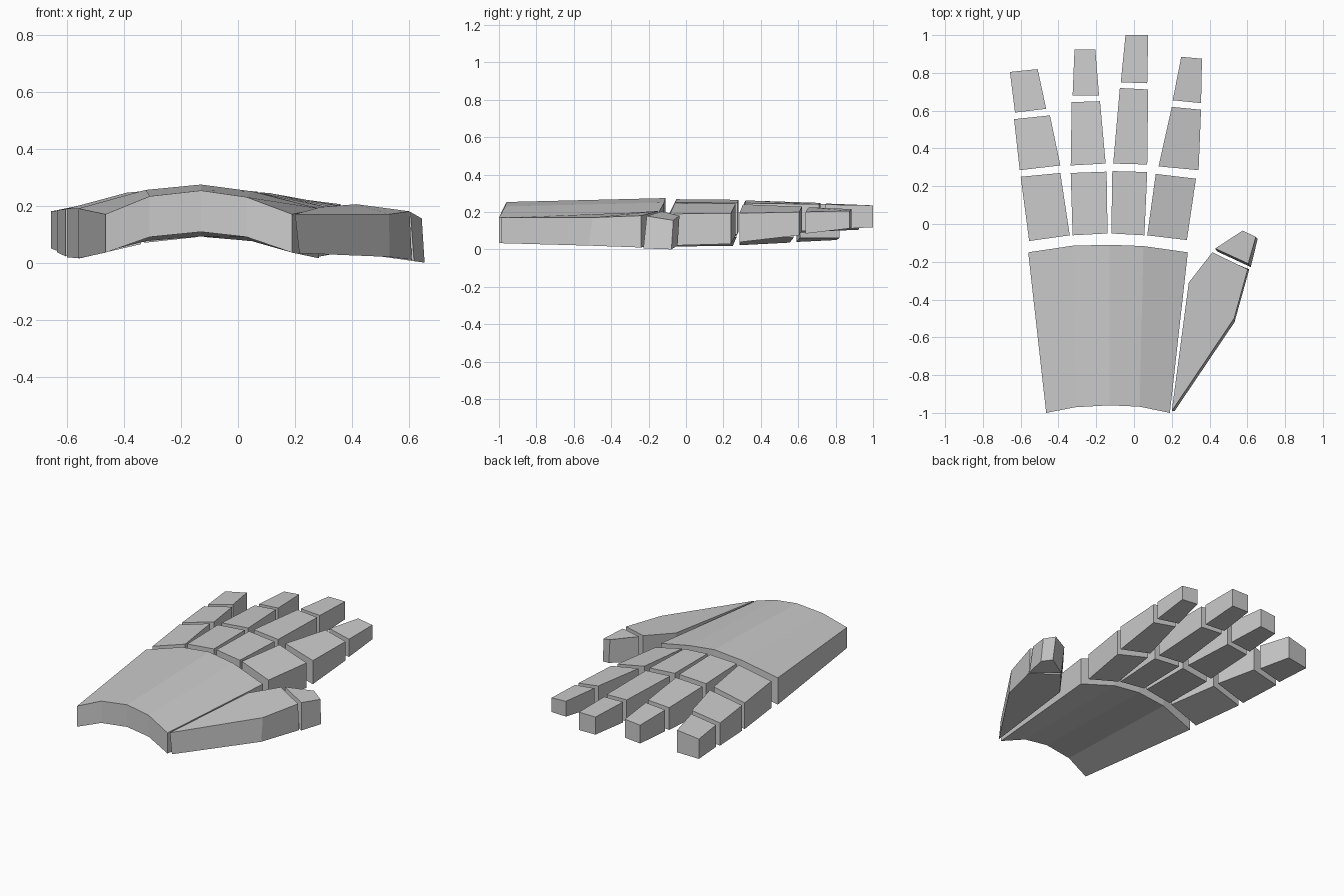
import bpy

if "Cube" in bpy.data.objects:
    bpy.data.objects.remove(bpy.data.objects["Cube"])


def solid(name, top, bottom):
    """Closed block between two matching outlines (counter-clockwise from above)."""
    n = len(top)
    faces = [tuple(range(n)), tuple(range(2 * n - 1, n - 1, -1))]
    for i in range(n):
        j = (i + 1) % n
        faces.append((i, n + i, n + j, j))
    mesh = bpy.data.meshes.new(name)
    mesh.from_pydata(top + bottom, [], faces)
    mesh.update()
    ob = bpy.data.objects.new(name, mesh)
    bpy.context.collection.objects.link(ob)
    return ob


def arch_loft(name, near, far):
    """Loft between two arched sections; each row is (x, y, z_top, z_bottom)."""
    n = len(near)
    verts = []
    for sec in (near, far):
        verts += [(x, y, zt) for x, y, zt, zb in sec]
        verts += [(x, y, zb) for x, y, zt, zb in sec]
    f = 2 * n
    faces = []
    for i in range(n - 1):
        faces.append((i, i + 1, f + i + 1, f + i))
        faces.append((n + i + 1, n + i, f + n + i, f + n + i + 1))
        faces.append((i + 1, i, n + i, n + i + 1))
        faces.append((f + i, f + i + 1, f + n + i + 1, f + n + i))
    faces.append((0, f, f + n, n))
    faces.append((f + n - 1, n - 1, 2 * n - 1, f + 2 * n - 1))
    mesh = bpy.data.meshes.new(name)
    mesh.from_pydata(verts, [], faces)
    mesh.update()
    bpy.context.collection.objects.link(bpy.data.objects.new(name, mesh))


# Arched palm plate
arch_loft(
    "palm",
    [(-.465, -1, .17, .035), (-.31, -.97, .233, .09), (-.13, -.96, .253, .108),
     (.03, -.967, .23, .09), (.19, -1, .17, .035)],
    [(-.56, -.15, .19, .015), (-.325, -.115, .255, .075), (-.13, -.11, .274, .092),
     (.05, -.117, .25, .075), (.285, -.15, .19, .015)])


# Fingers: three tapered blocks each, heights blended from knuckle to tip
STEPS = [0, .1, .2, .6, .7, 1]


def finger(name, sections, knuckle, tip):
    """sections: (xl, yl, xr, yr); heights: (top left, top right, bottom left, bottom right)."""
    rows = []
    for (xl, yl, xr, yr), t in zip(sections, STEPS):
        tl, tr, bl, br = [a + (b - a) * t for a, b in zip(knuckle, tip)]
        rows.append(((xl, yl, tl), (xr, yr, tr), (xl, yl, bl), (xr, yr, br)))
    for k, part in enumerate(("lower", "middle", "tip")):
        a, b = rows[2 * k], rows[2 * k + 1]
        solid(f"{name}_{part}", [a[0], a[1], b[1], b[0]], [a[2], a[3], b[3], b[2]])


finger("little_finger",
       [(-.555, -.09, -.34, -.06), (-.60, .25, -.39, .27), (-.605, .285, -.39, .31),
        (-.635, .555, -.445, .575), (-.63, .59, -.465, .61), (-.657, .805, -.51, .82)],
       (.19, .25, .015, .065), (.18, .205, .05, .06))
finger("ring_finger",
       [(-.325, -.06, -.14, -.05), (-.335, .27, -.145, .277), (-.335, .31, -.15, .32),
        (-.33, .645, -.18, .65), (-.325, .68, -.185, .68), (-.315, .925, -.205, .925)],
       (.255, .268, .07, .09), (.225, .235, .105, .115))
finger("middle_finger",
       [(-.12, -.05, .055, -.06), (-.115, .28, .07, .275), (-.11, .32, .07, .315),
        (-.075, .72, .075, .712), (-.07, .75, .07, .745), (-.045, 1, .075, 1)],
       (.268, .25, .09, .075), (.235, .235, .12, .118))
finger("index_finger",
       [(.07, -.06, .28, -.085), (.115, .265, .328, .24), (.13, .305, .342, .285),
        (.20, .62, .355, .605), (.205, .655, .355, .64), (.25, .885, .36, .875)],
       (.247, .19, .07, .02), (.215, .205, .115, .112))

# Thumb base, leaning slightly outwards at the bottom
solid("thumb_base",
      [(.20, -.99, .17), (.53, -.50, .17), (.602, -.24, .18), (.415, -.15, .205),
       (.29, -.31, .195)],
      [(.215, -.99, .033), (.532, -.52, .02), (.61, -.24, .01), (.43, -.165, .03),
       (.295, -.33, .035)])

# Thumb tip
solid("thumb_tip",
      [(.43, -.13, .203), (.605, -.21, .178), (.645, -.068, .155), (.575, -.035, .18)],
      [(.44, -.145, .03), (.618, -.228, .005), (.655, -.078, 0), (.59, -.045, .02)])
